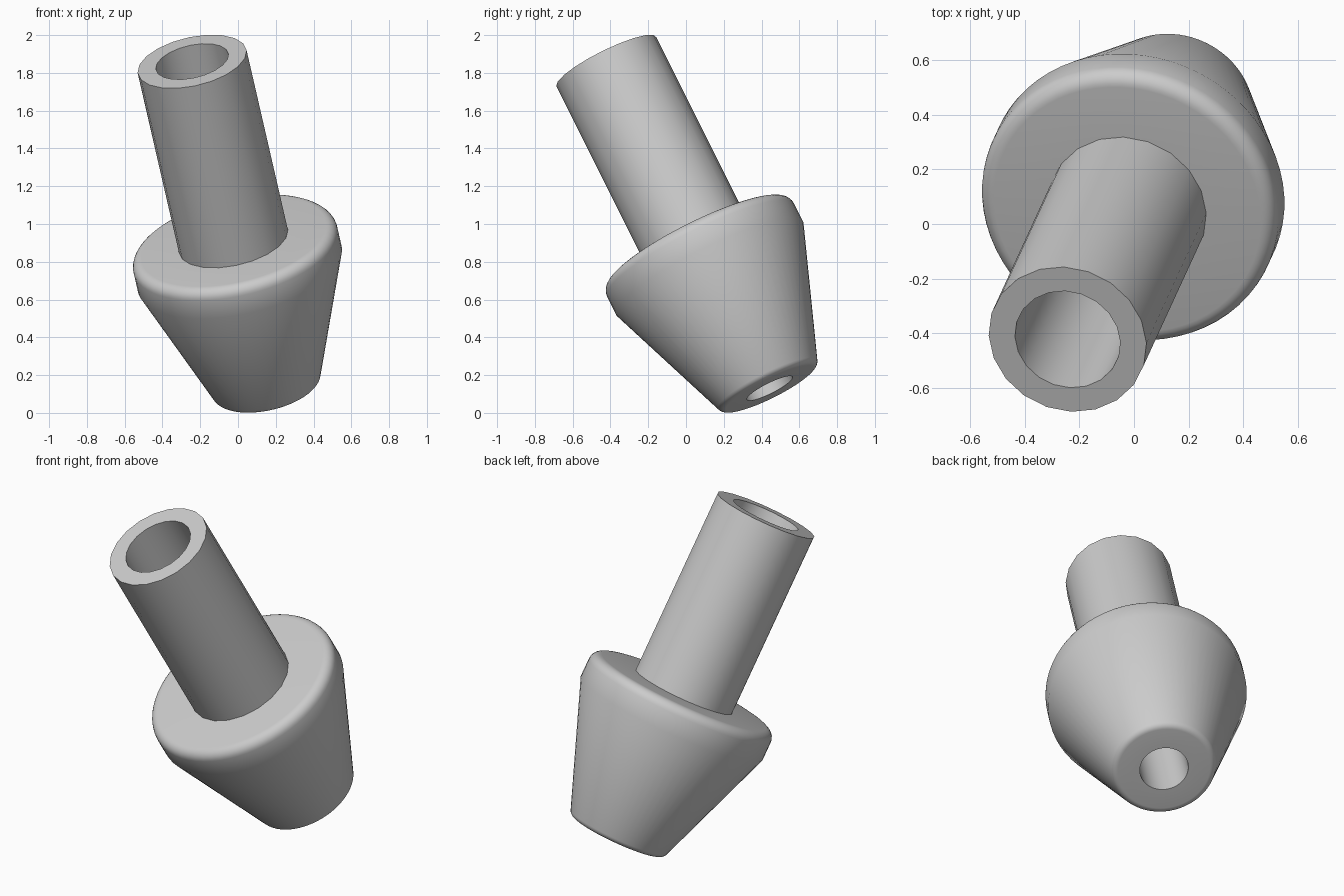
import bpy, bmesh, math
from mathutils import Vector, Matrix

old = bpy.data.objects.get("Cube")
if old:
    bpy.data.objects.remove(old, do_unlink=True)

# One plain grey
grey = bpy.data.materials.new("plain_grey")
grey.use_nodes = True
colour = (0.6, 0.6, 0.6, 1)
grey.diffuse_color = colour
grey.node_tree.nodes["Principled BSDF"].inputs["Base Color"].default_value = colour

# Tilted axis; profiles are (radius, distance below the tube mouth)
MOUTH = Vector((-0.243, -0.422, 1.86))
AXIS = Vector((-0.23, -0.5, 1)).normalized()
TILT = Matrix.Translation(MOUTH) @ Vector((0, 0, 1)).rotation_difference(AXIS).to_matrix().to_4x4()


def rounded(before, corner, after, radius, steps=6):
    """Arc that rounds one profile corner."""
    a, c, b = Vector(before), Vector(corner), Vector(after)
    u, v = (a - c).normalized(), (b - c).normalized()
    half = u.angle(v) / 2
    centre = c + (u + v).normalized() * radius / math.sin(half)
    start = (c + u * radius / math.tan(half) - centre).normalized()
    end = (c + v * radius / math.tan(half) - centre).normalized()
    return [centre + start.slerp(end, i / steps).normalized() * radius for i in range(steps + 1)]


def lathe(name, profile, sides):
    """Closed ring of the profile turned around the tilted axis."""
    bm = bmesh.new()
    rings = []
    for i in range(sides):
        a = math.tau * i / sides
        rings.append([bm.verts.new((r * math.cos(a), r * math.sin(a), -t)) for r, t in profile])
    n = len(profile)
    for i in range(sides):
        p, q = rings[i], rings[(i + 1) % sides]
        for j in range(n):
            k = (j + 1) % n
            bm.faces.new((p[j], p[k], q[k], q[j]))
    bmesh.ops.recalc_face_normals(bm, faces=bm.faces)
    mesh = bpy.data.meshes.new(name)
    bm.to_mesh(mesh)
    bm.free()
    mesh.materials.append(grey)
    obj = bpy.data.objects.new(name, mesh)
    obj.matrix_world = TILT
    bpy.context.collection.objects.link(obj)
    bpy.ops.object.select_all(action="DESELECT")
    obj.select_set(True)
    bpy.context.view_layer.objects.active = obj
    bpy.ops.object.shade_smooth_by_angle(angle=math.radians(30))


# Tapered body with a rounded shoulder, rounded tip and narrow bore
bore_top, shoulder = (0.135, 1.085), (0.553, 1.085)
bend, tip, bore_end = (0.553, 1.25), (0.284, 1.975), (0.135, 1.975)
body = ([bore_top] + rounded(bore_top, shoulder, bend, 0.055) + [bend]
        + rounded(bend, tip, bore_end, 0.04) + [bore_end])
lathe("tapered_body", body, 64)

# Hollow tube, slightly sunk into the shoulder
lathe("hollow_tube", [(0.295, 0), (0.295, 1.1), (0.197, 1.1), (0.197, 0)], 20)
